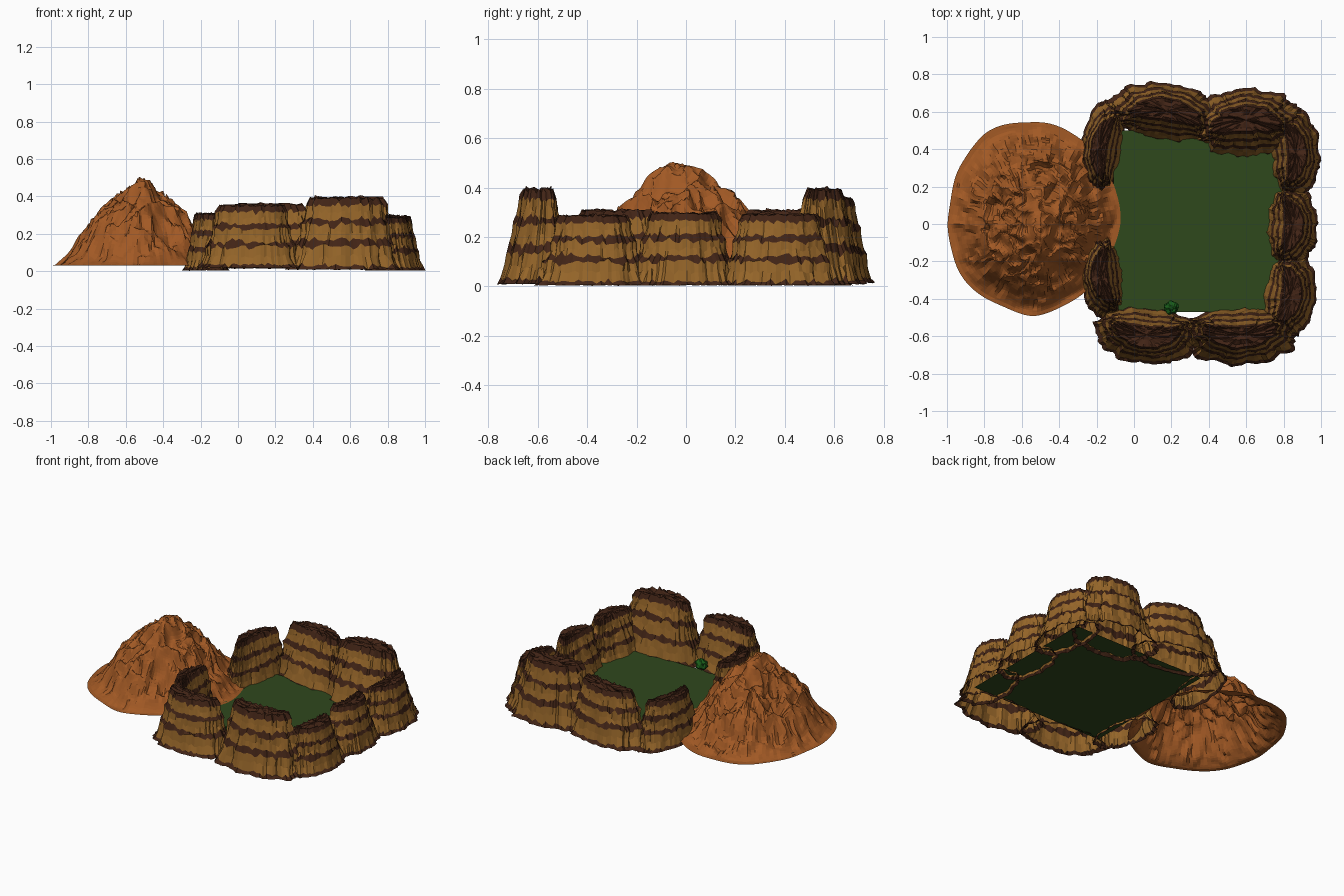
import bpy, math, random
from mathutils import Vector, noise

if "Cube" in bpy.data.objects:
    bpy.data.objects.remove(bpy.data.objects["Cube"])

random.seed(4)


def mat(name, c):
    m = bpy.data.materials.new(name)
    m.diffuse_color = (*c, 1)
    m.use_nodes = True
    m.node_tree.nodes["Principled BSDF"].inputs["Base Color"].default_value = m.diffuse_color
    return m


TAN = mat("tan_rock", (0.30, 0.13, 0.022))
DARK = mat("dark_rock", (0.055, 0.018, 0.008))
ORANGE = mat("orange_rock", (0.36, 0.10, 0.018))
GRASS = mat("grass", (0.028, 0.065, 0.012))
LEAF = mat("leaf", (0.01, 0.11, 0.01))


def make(name, verts, faces, mats, idx=None):
    me = bpy.data.meshes.new(name)
    me.from_pydata(verts, [], faces)
    for m in mats:
        me.materials.append(m)
    if idx:
        me.polygons.foreach_set("material_index", idx)
    me.update()
    ob = bpy.data.objects.new(name, me)
    bpy.context.collection.objects.link(ob)
    return ob


def rings_to_faces(rows, n):
    return [(r * n + i, r * n + (i + 1) % n, (r + 1) * n + (i + 1) % n, (r + 1) * n + i)
            for r in range(rows - 1) for i in range(n)]


def power(v, p):
    return math.copysign(abs(v) ** p, v)


# Striped cliff: fluted crescent shell, open below, dark strata and a ragged narrow cap
def cliff(name, cx, cy, half, outer, inner, ang, h, z0, seed):
    n = 80
    # height fraction, colour of the strip above it (1 = dark)
    levels = [(0, 1), (.05, 0), (.19, 0), (.33, 1), (.42, 0), (.52, 0), (.62, 1),
              (.71, 0), (.81, 0), (.90, 1), (1, 1)]
    a = math.radians(ang)
    out = Vector((math.cos(a), math.sin(a), 0))
    along = Vector((-out.y, out.x, 0))
    c = Vector((cx, cy, 0))
    verts, strip = [], []

    def place(i, f, scale, z):
        t = 2 * math.pi * i / n
        flute = abs(math.sin(t * 5 + seed)) * .07 - .045
        q = Vector((math.cos(t) * 4, math.sin(t) * 4, f * 1.2 + seed * 7))
        s = 1 + flute + .06 * noise.noise(q) + .07 * noise.noise(q * 3)
        depth = outer * (1 - .58 * f) if math.sin(t) > 0 else inner * (1 - .68 * f)
        u = half * (1 - .35 * f) * power(math.cos(t), .94) * s * scale
        v = depth * power(math.sin(t), .88) * s * scale
        v += .04 * f * (.4 - (u / half / .7) ** 2)
        verts.append(c + along * u + out * v + Vector((0, 0, z)))

    for k, (f, dark) in enumerate(levels):
        strip.append(dark)
        for i in range(n):
            jag = noise.noise(Vector((i * .7, f * 20, seed * 3))) * .085
            jag *= .2 if f == 0 else .8 if f > .95 else 1
            bulge = (1.08 if f == 0 else 1.01 if f < .1 else
                     1.04 if f in (.33, .62, .90) else 1)
            place(i, f, bulge, max(0, z0 + h * (f + jag)))
    for s in (.75, .4):
        strip.append(1)
        for i in range(n):
            t = 2 * math.pi * i / n
            q = Vector((math.cos(t) * 3 * s, math.sin(t) * 3 * s, seed))
            place(i, 1, s, z0 + h * (1 + .07 * noise.noise(q * 2) - .01))
    rows = len(strip)
    b = (rows - 1) * n
    verts.append(sum(verts[b:], Vector()) / n)
    faces = rings_to_faces(rows, n)
    idx = [strip[r] for r in range(rows - 1) for i in range(n)]
    faces += [(b + i, b + (i + 1) % n, len(verts) - 1) for i in range(n)]
    idx += [1] * n
    # the frame (along, out) is left handed, so flip the winding
    faces = [f[::-1] for f in faces]
    make(name, verts, faces, [TAN, DARK], idx)


#      name                 cx    cy    half outer inner ang  h    z0
for k, p in enumerate([
        ("front_left_cliff", .07, -.575, .26, .16, .12, -95, .33, .02),
        ("front_right_cliff", .57, -.575, .285, .165, .125, -88, .38, .01),
        ("right_front_cliff", .82, -.38, .215, .14, .125, -8, .28, .005),
        ("right_middle_cliff", .83, -.01, .205, .14, .12, -2, .29, .005),
        ("right_back_cliff", .85, .38, .225, .13, .12, 2, .285, .005),
        ("back_right_cliff", .60, .54, .275, .17, .18, 92, .38, .01),
        ("back_left_cliff", .17, .59, .28, .15, .14, 82, .34, .015),
        ("left_back_cliff", -.165, .41, .24, .11, .10, 170, .30, .005),
        ("left_front_cliff", -.16, -.28, .215, .12, .10, 187, .30, .005)]):
    cliff(*p, k + 1.3)


# Mountain: polar height field with a profile and ridged noise, open below
def mountain():
    n, rings = 120, 44
    prof = [(0, .495), (.08, .485), (.2, .42), (.35, .335), (.5, .27), (.62, .205), (.72, .135),
            (.82, .075), (.9, .042), (.95, .03), (1, .03)]

    def height(s):
        for (a, za), (b, zb) in zip(prof, prof[1:]):
            if s <= b:
                return za + (zb - za) * (s - a) / (b - a)
        return .03

    verts = []
    for r in range(rings):
        s = 1 - r / rings
        for i in range(n):
            t = 2 * math.pi * i / n
            rad = 1 + .09 * noise.noise(Vector((math.cos(t) * 1.7, math.sin(t) * 1.7, 5)))
            x = -.545 + .045 * (1 - s) + .465 * s * rad * math.cos(t)
            y = -.035 + .065 * s + .51 * s * rad * math.sin(t)
            q = Vector((x, y, 0))
            ridge = 1 - 2 * abs(noise.noise(q * 6))
            crag = 1 - 2 * abs(noise.noise(q * 15 + Vector((3, 1, 2))))
            w = max(0, min(1, (1 - s) / .4)) * min(1, .3 + s * 2)
            z = height(s) + w * (.09 * (ridge - .55) + .055 * (crag - .5))
            jx = noise.noise_vector(q * 20) * .025 * w
            verts.append((x + jx.x, y + jx.y, max(.03, min(.505, z))))
    verts.append((-.5, -.035, .5))
    faces = rings_to_faces(rings, n)
    b = (rings - 1) * n
    faces += [(b + i, b + (i + 1) % n, len(verts) - 1) for i in range(n)]
    make("mountain", verts, faces, [ORANGE])


mountain()

# Flat grass floor inside the ring
make("grass_floor", [(-.11, -.47, .03), (.87, -.47, .03), (.87, .5, .03), (-.11, .5, .03)],
     [(0, 1, 2, 3)], [GRASS])

# Small bush by the front cliffs
bpy.ops.mesh.primitive_ico_sphere_add(subdivisions=3, radius=.034, location=(.2, -.447, .08))
bush = bpy.context.object
bush.name = "bush"
for v in bush.data.vertices:
    v.co *= 1 + .35 * noise.noise(v.co * 60)
    v.co.x *= 1.1
bush.data.materials.append(LEAF)
